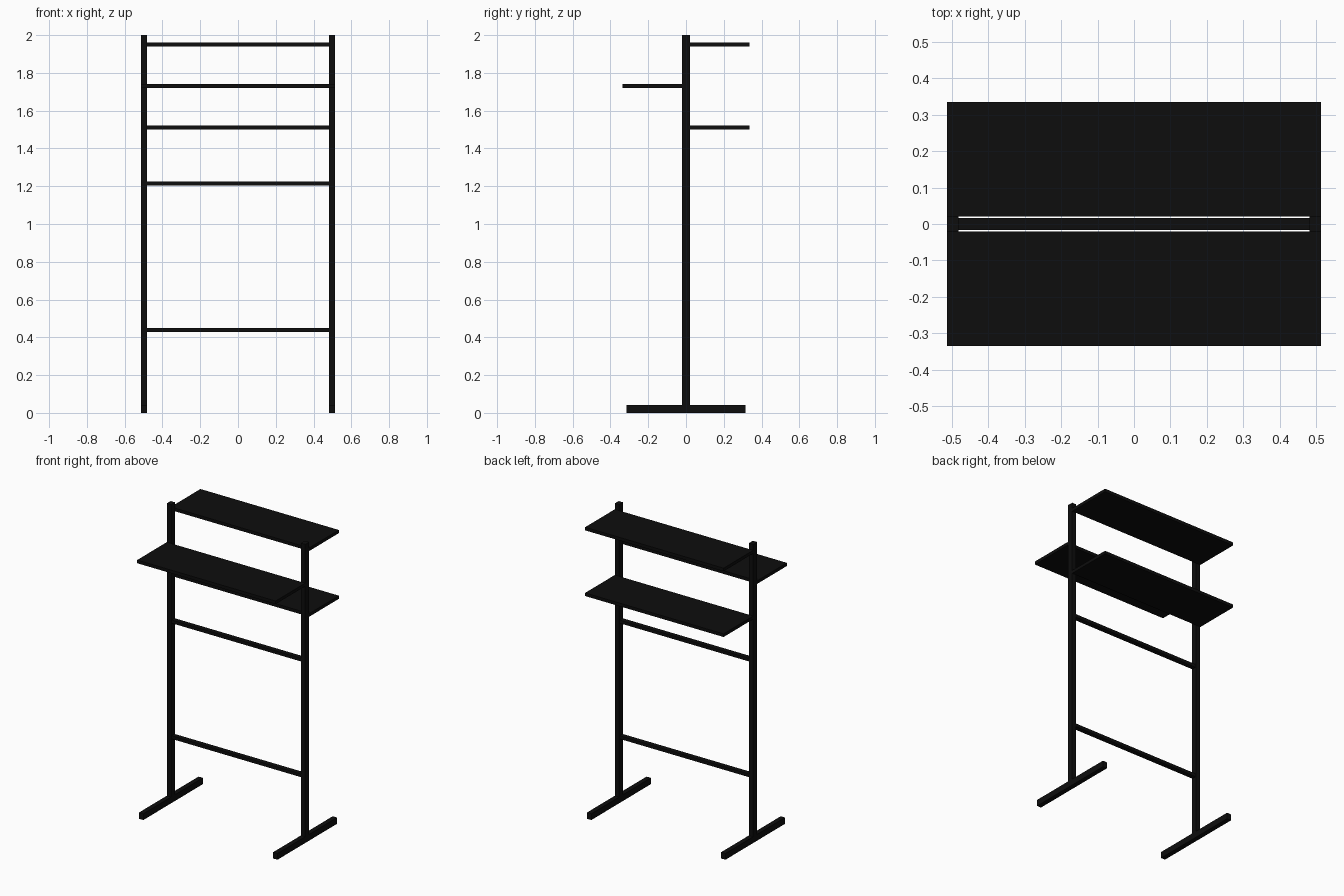
import bpy

if "Cube" in bpy.data.objects:
    bpy.data.objects.remove(bpy.data.objects["Cube"])

black = bpy.data.materials.new("black")
black.diffuse_color = (0.004, 0.004, 0.004, 1)
black.use_nodes = True
black.node_tree.nodes["Principled BSDF"].inputs["Base Color"].default_value = black.diffuse_color


def box(name, x, y, z):
    """Box from (min, max) ranges on each axis."""
    lo, hi = zip(x, y, z)
    bpy.ops.mesh.primitive_cube_add(size=1, location=[(a + b) / 2 for a, b in zip(lo, hi)])
    ob = bpy.context.object
    ob.name = name
    ob.scale = [b - a for a, b in zip(lo, hi)]
    bpy.ops.object.transform_apply(location=False, rotation=False, scale=True)
    ob.data.materials.append(black)
    return ob


OUT, IN = 0.513, 0.481      # outer and inner face of the posts
HALF = 0.021                # half depth of the posts
REACH = 0.335               # how far the shelves stick out

# Posts and floor feet
for side, xr in (("left", (-OUT, -IN)), ("right", (IN, OUT))):
    box(f"{side}_post", xr, (-HALF, HALF), (0.042, 2.0))
    box(f"{side}_foot", xr, (-0.315, 0.315), (0, 0.042))

# Cross rails between the posts
for name, z in (("lower_rail", 0.44), ("upper_rail", 1.215)):
    box(name, (-IN, IN), (-0.016, 0.016), (z - 0.0105, z + 0.0105))

# Shelves, alternating back and front
for name, z, yr in (("lower_back_shelf", 1.51, (HALF, REACH)),
                    ("front_shelf", 1.73, (-REACH, -HALF)),
                    ("upper_back_shelf", 1.95, (HALF, REACH))):
    box(name, (-OUT, OUT), yr, (z - 0.0105, z + 0.0105))
